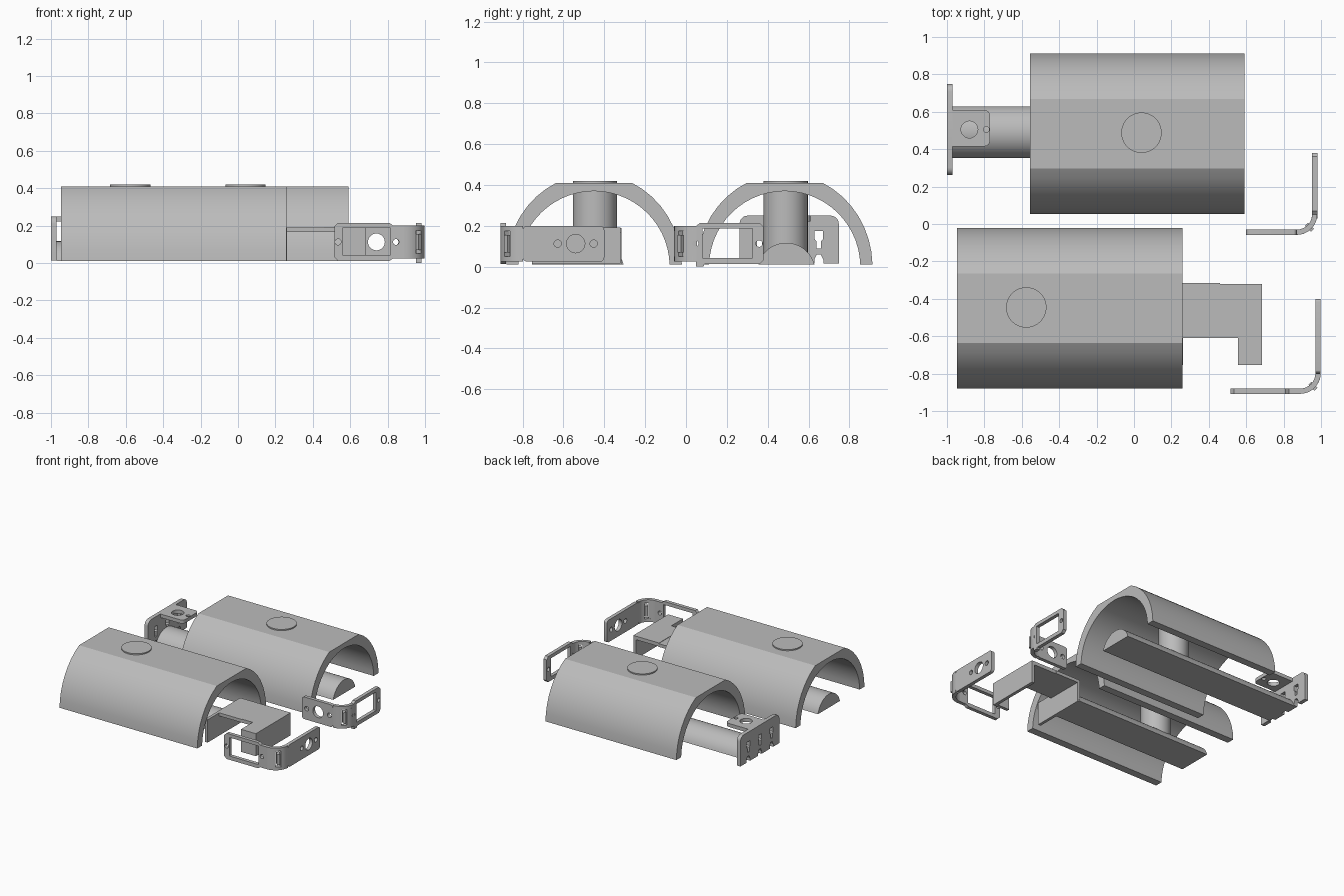
import bpy, bmesh
from math import sin, cos, pi, radians, asin
from mathutils import Matrix, Vector

cube = bpy.data.objects.get("Cube")
if cube:
    bpy.data.objects.remove(cube)

grey = bpy.data.materials.new("plain_grey")
grey.use_nodes = True
GREY = (0.5, 0.5, 0.5, 1)
grey.diffuse_color = GREY
grey.node_tree.nodes["Principled BSDF"].inputs["Base Color"].default_value = GREY

# Plane frames: profile u, profile v, extrusion direction
X, Y, Z = Vector((1, 0, 0)), Vector((0, 1, 0)), Vector((0, 0, 1))
YZ, XZ, XY = (Y, Z, X), (X, Z, Y), (X, Y, Z)


def finish(ob, angle):
    ob.data.materials.clear()
    ob.data.materials.append(grey)
    bpy.ops.object.select_all(action='DESELECT')
    ob.select_set(True)
    bpy.context.view_layer.objects.active = ob
    bpy.ops.object.shade_smooth_by_angle(angle=radians(angle))
    return ob


def plate(name, frame, lo, hi, loops, angle=20):
    """Extrude an outline with holes between lo and hi along the frame normal."""
    curve = bpy.data.curves.new(name, 'CURVE')
    curve.dimensions = '2D'
    curve.fill_mode = 'BOTH'
    curve.extrude = (hi - lo) / 2
    for loop in loops:
        s = curve.splines.new('POLY')
        s.points.add(len(loop) - 1)
        for p, (u, v) in zip(s.points, loop):
            p.co = (u, v, 0, 1)
        s.use_cyclic_u = True
    tmp = bpy.data.objects.new(name + "_outline", curve)
    bpy.context.collection.objects.link(tmp)
    bpy.context.view_layer.update()
    mesh = bpy.data.meshes.new_from_object(
        tmp.evaluated_get(bpy.context.evaluated_depsgraph_get()))
    bpy.data.objects.remove(tmp)
    u, v, w = frame
    m = Matrix((u, v, w)).transposed().to_4x4()
    m.translation = w * (lo + hi) / 2
    mesh.transform(m)
    bm = bmesh.new()
    bm.from_mesh(mesh)
    bmesh.ops.remove_doubles(bm, verts=bm.verts, dist=1e-5)
    bmesh.ops.recalc_face_normals(bm, faces=bm.faces)
    bm.to_mesh(mesh)
    bm.free()
    ob = bpy.data.objects.new(name, mesh)
    bpy.context.collection.objects.link(ob)
    return finish(ob, angle)


def arc(cu, cv, ru, rv, a, b, n):
    return [(cu + ru * cos(a + (b - a) * i / n), cv + rv * sin(a + (b - a) * i / n))
            for i in range(n + 1)]


def circle(u, v, r, n=20):
    return arc(u, v, r, r, 0, 2 * pi, n)[:-1]


def rect(u0, u1, v0, v1):
    return [(u0, v0), (u1, v0), (u1, v1), (u0, v1)]


def round_rect(u0, u1, v0, v1, r):
    pts = []
    for k, (u, v) in enumerate(rect(u0 + r, u1 - r, v0 + r, v1 - r)):
        pts += arc(u, v, r, r, pi + k * pi / 2, pi * 1.5 + k * pi / 2, 4)
    return pts


def box(name, x0, x1, y0, y1, z0, z1):
    return plate(name, XY, z0, z1, [rect(x0, x1, y0, y1)])


# Arched shells, each with a pillar on a rounded floor bar
def shell(name, x0, x1, yc, pillar_x, pillar_y, bar_x0, bar_x1):
    start, end = asin(0.01 / 0.455), radians(64.5)
    outer = arc(yc, 0, 0.43, 0.455, start, end, 8)
    outer += arc(yc, 0, 0.43, 0.455, pi - end, pi - start, 8)
    inner = arc(yc, 0, 0.37, 0.37, pi - 0.027, 0.027, 28)
    plate(name + "_arch", YZ, x0, x1, [outer + inner])
    plate(name + "_pillar", XY, 0.06, 0.42, [circle(pillar_x, pillar_y, 0.108, 40)])
    bar = arc(pillar_y + 0.003, -0.025, 0.142, 0.142, 0.25, pi - 0.25, 20)
    plate(name + "_floor_bar", YZ, bar_x0, bar_x1, [bar])


shell("back", -0.555, 0.59, 0.483, 0.04, 0.488, -0.97, 0.585)
shell("front", -0.945, 0.26, -0.45, -0.576, -0.446, -0.94, 0.25)

# Open channel at the end of the front shell
box("channel_top", 0.26, 0.46, -0.61, -0.315, 0.165, 0.19)
plate("channel_foot_top", XY, 0.165, 0.193,
      [[(0.46, -0.32), (0.46, -0.61), (0.555, -0.61), (0.555, -0.755),
        (0.66, -0.755), (0.66, -0.32)]])
box("channel_inner_wall", 0.24, 0.263, -0.755, -0.315, 0.01, 0.19)
box("channel_end_wall", 0.66, 0.685, -0.755, -0.32, 0.015, 0.193)
box("channel_foot_wall", 0.555, 0.66, -0.755, -0.73, 0.015, 0.165)


# Corner brackets: one solid leg with round holes, one framed leg, a bend between
def holes(c, gap):
    return [circle(c, 0.113, 0.045, 28)] + [circle(c + s * gap, 0.113, 0.018) for s in (-1, 1)]


def framed(end, inner, a, b):
    lo, hi = min(end, inner), max(end, inner)
    neck = 0.83 if end < inner and end > 0.5 else 0.0
    if neck:
        outline = [(lo + 0.02, 0.012), (neck - 0.02, 0.012), (neck, 0.025), (hi, 0.025),
                   (hi, 0.2), (neck, 0.2), (neck - 0.02, 0.215), (lo + 0.02, 0.215),
                   (lo, 0.195), (lo, 0.032)]
        small = [lo + 0.02, 0.845]
    else:
        outline = [(lo, 0.025), (0.05, 0.025), (0.05, 0), (0.085, 0), (0.09, 0.012),
                   (hi - 0.02, 0.012), (hi, 0.032), (hi, 0.195), (hi - 0.02, 0.215),
                   (0.07, 0.215), (0.05, 0.2), (lo, 0.2)]
        small = [0.045, hi - 0.022]
    return [outline, rect(a, b, 0.042, 0.188)] + [circle(s, 0.113, 0.016) for s in small]


def bend(name, outer_x, outer_y, r=0.11, t=0.028):
    cx, cy = outer_x - r, outer_y + r
    pts = arc(cx, cy, r, r, -pi / 2, 0, 8) + arc(cx, cy, r - t, r - t, 0, -pi / 2, 8)
    for part, z0, z1 in (("lower", 0.025, 0.05), ("upper", 0.175, 0.2)):
        plate(name + "_bend_" + part, XY, z0, z1, [pts])
    # middle of the bend is split by an upright slot
    for part, a, b in (("front", -pi / 2, -pi / 4 - 0.17), ("side", -pi / 4 + 0.17, 0)):
        strip = arc(cx, cy, r, r, a, b, 4) + arc(cx, cy, r - t, r - t, b, a, 4)
        plate(name + "_bend_" + part, XY, 0.05, 0.175, [strip])
    tab = [(cx + cos(-pi / 4) * d + e, cy + sin(-pi / 4) * d + e)
           for d, e in ((0.075, -0.008), (0.12, -0.008), (0.12, 0.008), (0.075, 0.008))]
    plate(name + "_tab", XY, 0.07, 0.155, [tab])


bend("front_bracket", 0.998, -0.908)
plate("front_bracket_framed_leg", XZ, -0.908, -0.88, framed(0.515, 0.888, 0.56, 0.815))
plate("front_bracket_solid_leg", YZ, 0.97, 0.998,
      [round_rect(-0.798, -0.4, 0.025, 0.2, 0.02)] + holes(-0.54, 0.088))
bend("rear_bracket", 0.98, -0.058)
plate("rear_bracket_framed_leg", YZ, 0.952, 0.98, framed(0.38, 0.052, 0.08, 0.325))
plate("rear_bracket_solid_leg", XZ, -0.058, -0.03,
      [round_rect(0.6, 0.87, 0.025, 0.2, 0.02)] + holes(0.74, 0.1))


# End bracket: slotted upright plate with a shelf over the bar
def keyhole(y):
    return [(y - 0.012, 0.09), (y + 0.012, 0.09), (y + 0.012, 0.125), (y + 0.02, 0.135),
            (y + 0.02, 0.175), (y - 0.02, 0.175), (y - 0.02, 0.135), (y - 0.012, 0.125)]


upright = [(0.262, 0.015)]
for y in (0.36, 0.505, 0.65):
    upright += [(y - 0.022, 0.015), (y - 0.022, 0.035), (y - 0.01, 0.06),
                (y + 0.01, 0.06), (y + 0.022, 0.035), (y + 0.022, 0.015)]
upright += [(0.748, 0.015)] + arc(0.708, 0.21, 0.04, 0.04, 0, pi / 2, 5)
upright += arc(0.302, 0.21, 0.04, 0.04, pi / 2, pi, 5)
plate("end_bracket_upright", YZ, -1, -0.97,
      [upright] + [keyhole(y) for y in (0.36, 0.505, 0.65)])
shelf = [(-0.97, 0.415)] + arc(-0.8, 0.445, 0.03, 0.03, -pi / 2, 0, 4)
shelf += arc(-0.8, 0.58, 0.03, 0.03, 0, pi / 2, 4) + [(-0.97, 0.61)]
plate("end_bracket_shelf", XY, 0.222, 0.25,
      [shelf, circle(-0.88, 0.505, 0.045, 28), circle(-0.79, 0.505, 0.016)])
